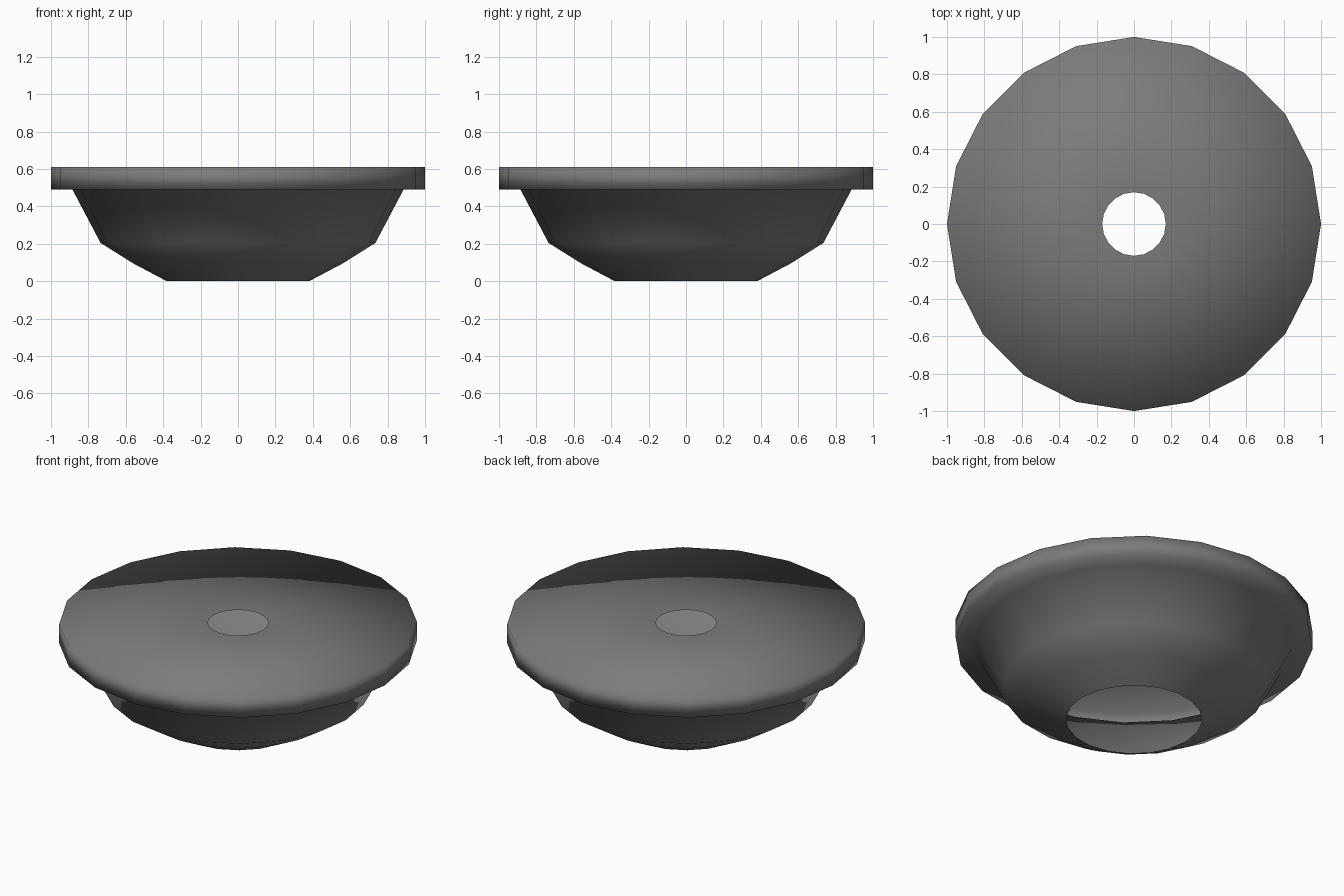
import bpy, bmesh, math

cube = bpy.data.objects.get("Cube")
if cube:
    bpy.data.objects.remove(cube, do_unlink=True)

SIDES = 20

grey = bpy.data.materials.new("mid_grey")
grey.use_nodes = True
colour = (0.2, 0.2, 0.2, 1)
grey.diffuse_color = colour
grey.node_tree.nodes["Principled BSDF"].inputs["Base Color"].default_value = colour


def revolve(name, profile):
    """Turn a (radius, height) profile into an open thin shell."""
    bm = bmesh.new()
    rings = []
    for r, z in profile:
        angles = [2 * math.pi * i / SIDES for i in range(SIDES)]
        rings.append([bm.verts.new((r * math.cos(a), r * math.sin(a), z)) for a in angles])
    for low, high in zip(rings, rings[1:]):
        for i in range(SIDES):
            j = (i + 1) % SIDES
            bm.faces.new((low[i], low[j], high[j], high[i])).smooth = True
    mesh = bpy.data.meshes.new(name)
    bm.to_mesh(mesh)
    bm.free()
    mesh.materials.append(grey)
    obj = bpy.data.objects.new(name, mesh)
    bpy.context.collection.objects.link(obj)
    return obj


# Hollow bowl open at the base, overhanging rim, flat top with a round hole
revolve("bowl_with_rim", [
    (0.38, 0), (0.56, 0.095), (0.735, 0.205), (0.885, 0.49),
    (1, 0.49), (1, 0.61), (0.17, 0.61),
])
